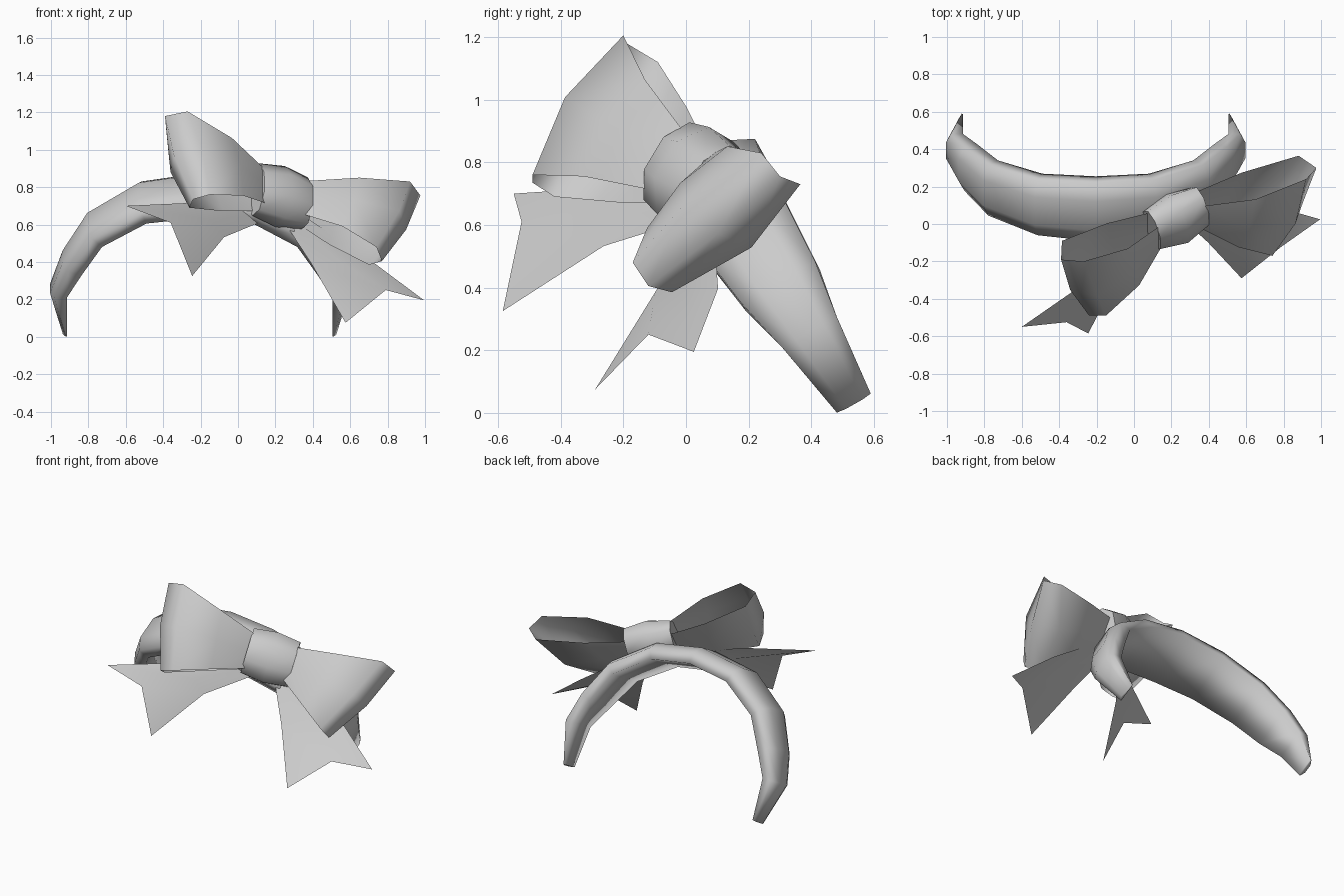
import bpy, bmesh, math
from mathutils import Vector as V

if "Cube" in bpy.data.objects:
    bpy.data.objects.remove(bpy.data.objects["Cube"])


def make(name, rings, closed=False, caps=False, angle=50):
    """Skin a list of equal-length point rows into a smooth-shaded mesh."""
    bm = bmesh.new()
    rows = [[bm.verts.new(p) for p in r] for r in rings]
    n = len(rows[0])
    for a, b in zip(rows, rows[1:]):
        for i in range(n if closed else n - 1):
            j = (i + 1) % n
            bm.faces.new((a[i], a[j], b[j], b[i]))
    if caps:
        bm.faces.new(rows[0])
        bm.faces.new(rows[-1])
    bmesh.ops.recalc_face_normals(bm, faces=bm.faces)
    me = bpy.data.meshes.new(name)
    bm.to_mesh(me)
    bm.free()
    ob = bpy.data.objects.new(name, me)
    bpy.context.collection.objects.link(ob)
    bpy.ops.object.select_all(action='DESELECT')
    ob.select_set(True)
    bpy.context.view_layer.objects.active = ob
    bpy.ops.object.shade_smooth_by_angle(angle=math.radians(angle))
    return ob


# Headband: half arc (x offset, drop, half width, thickness), mirrored, in a tilted plane
top = V((-0.205, 0.05, 0.81))
down = V((0, 0.53, -0.85)).normalized()
side = V((0, 0.87, 0.49)).normalized()
half = [(0, 0, .18, .08), (.32, .05, .17, .08), (.59, .23, .155, .08),
        (.72, .455, .135, .08), (.79, .65, .1, .07), (.725, .92, .062, .01)]
arc = [(-x, d, w, t) for x, d, w, t in half[:0:-1]] + half
path = [top + V((x, 0, 0)) + down * d for x, d, w, t in arc]
rings = []
for i, (x, d, w, t) in enumerate(arc):
    tan = (path[min(i + 1, len(path) - 1)] - path[max(i - 1, 0)]).normalized()
    out = side.cross(tan).normalized()
    if out.dot(V((x, 0, 0)) + down * (d - .75)) < 0:
        out = -out
    section = [(-1, -.25 * w), (-.5, 0), (.5, 0), (1, -.25 * w), (1, -.2 * w - t), (-1, -.2 * w - t)]
    rings.append([path[i] + side * (s * w) + out * (o + .1 * w) for s, o in section])
make("headband", rings, closed=True, caps=True, angle=120)

# Bow frame: axis runs along the bow, face points outward, up spans its height
K = V((0.225, 0.03, 0.75))
axis = V((0.87, 0.43, -0.25)).normalized()
face = V((0.46, -0.76, 0.46))
face = (face - axis * face.dot(axis)).normalized()
up = face.cross(axis)

# Knot: flattened eight-sided barrel
rings = []
for s, r, f in [(-.15, .155, .1), (0, .175, .14), (.15, .155, .1)]:
    rings.append([K + axis * s + face * (f * math.cos(a)) + up * (r * math.sin(a))
                  for a in [math.pi * (k + .5) / 4 for k in range(8)]])
make("knot", rings, closed=True, caps=True, angle=60)


# Loops: ribbon folded at the outer end, open above and below, swollen at mid height
def loop(name, sgn, tops, bottoms):
    edges = []
    for pts, v in ((tops, 1), (bottoms, -1)):
        pts = [V(p) for p in pts]
        root = K + axis * (.1 * sgn) + up * (.1 * v)
        front, back = root + face * .045, root - face * .04
        edges.append([front, front.lerp(pts[0], .5) + face * .045] + pts +
                     [back.lerp(pts[2], .5) - face * .02, back])
    t, b = edges
    swell = [(0, 0), (.03, 0), (.05, .01), (0, .03), (-.06, .01), (-.03, 0), (0, 0)]
    mid = [(p + q) / 2 + face * f + axis * (sgn * o) for p, q, (f, o) in zip(t, b, swell)]
    make(name, [t, mid, b], angle=120)


loop("left_loop", -1,
     [(-.27, -.2, 1.205), (-.39, -.19, 1.18), (-.385, -.09, 1.12)],
     [(-.15, -.49, .76), (-.24, -.49, .735), (-.26, -.42, .69)])
loop("right_loop", 1,
     [(.92, .24, .83), (.975, .3, .755), (.88, .365, .73)],
     [(.74, -.17, .48), (.77, -.12, .405), (.7, -.045, .385)])


# Tails: flat ribbon ends with a notch (rows run lower, middle, upper)
def tail(name, root, mid, end, setback):
    rows = []
    for (a, b), k in ((root, .06), (mid, setback)):
        a, b = V(a) - face * k, V(b) - face * k
        rows.append([a, (a + b) / 2, b])
    make(name, rows + [[V(p) for p in end]])


tail("left_tail", [(.15, -.05, .64), (.1, -.06, .72)],
     [(-.05, -.3, .555), (-.19, -.32, .74)],
     [(-.245, -.585, .325), (-.36, -.525, .61), (-.6, -.55, .7)], .05)
tail("right_tail", [(.29, -.02, .62), (.37, .04, .68)],
     [(.41, -.12, .4), (.74, .08, .41)],
     [(.575, -.29, .075), (.79, -.12, .25), (.995, .025, .195)], .03)
